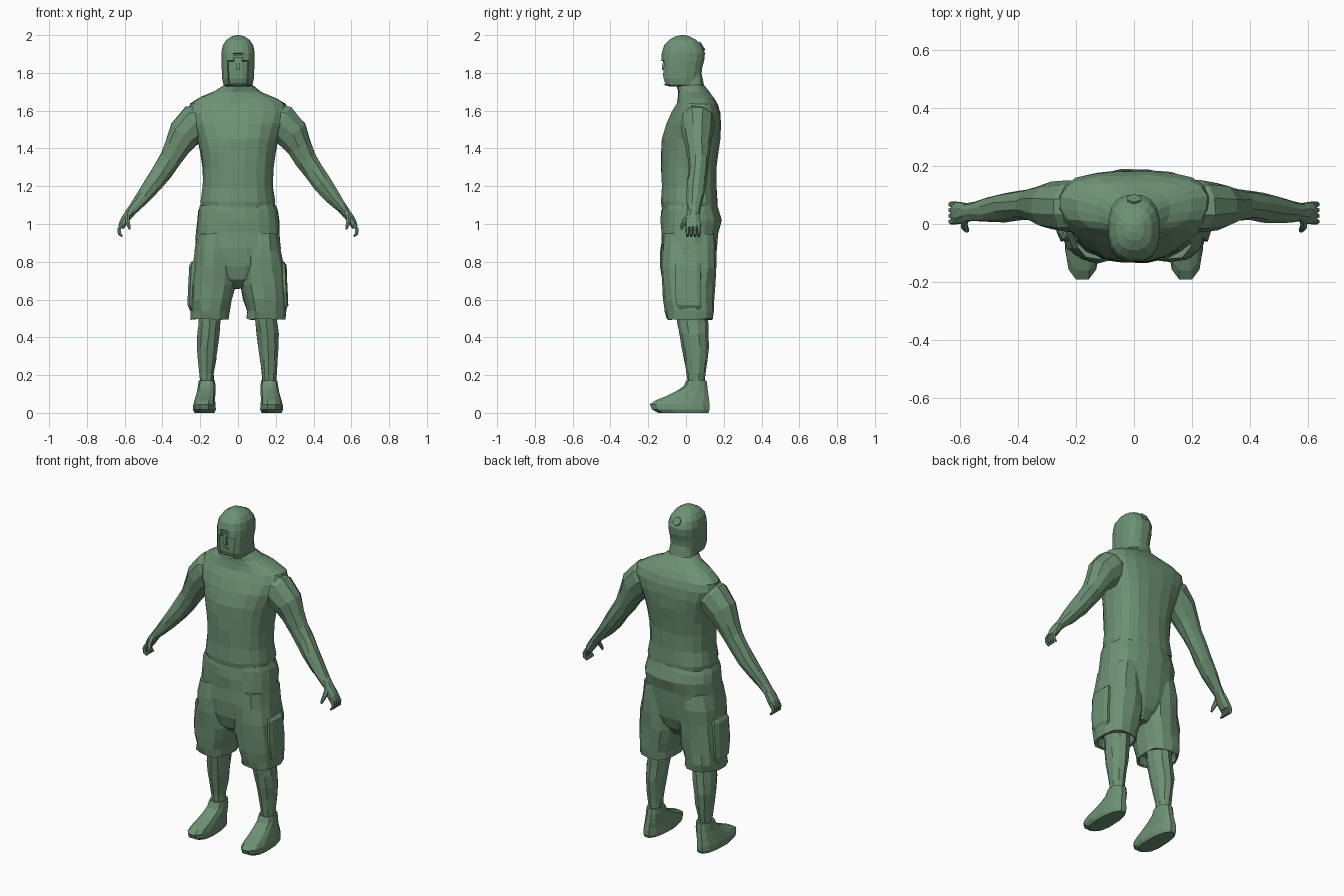
import bpy, bmesh, math, random
from mathutils import Vector

random.seed(4)
green = bpy.data.materials.new("muted green")
green.diffuse_color = (0.155, 0.285, 0.175, 1)


def ring_angles(n):
    return [2 * math.pi * (i + 0.5) / n for i in range(n)]


def sup(v, p):
    """Superellipse coordinate: p = 2 is round, higher is boxier."""
    return math.copysign(abs(v) ** (2 / p), v)


def skin(name, rings, jitter=0.0, mirror=1, edit=None):
    """Bridge equal point rings into one closed, flat-shaded object."""
    bm = bmesh.new()
    loops = []
    for ring in rings:
        loop = []
        for p in ring:
            j = Vector([random.uniform(-jitter, jitter) for _ in range(3)])
            q = Vector(p) + j
            loop.append(bm.verts.new((q.x * mirror, q.y, q.z)))
        loops.append(loop)
    n = len(loops[0])
    for a, b in zip(loops, loops[1:]):
        for i in range(n):
            k = (i + 1) % n
            bm.faces.new((a[i], a[k], b[k], b[i]))
    bm.faces.new(loops[0])
    bm.faces.new(loops[-1])
    bmesh.ops.recalc_face_normals(bm, faces=bm.faces)
    if edit:
        edit(bm)
    me = bpy.data.meshes.new(name)
    bm.to_mesh(me)
    bm.free()
    me.materials.append(green)
    ob = bpy.data.objects.new(name, me)
    bpy.context.collection.objects.link(ob)
    return ob


def stack(name, levels, n=16, p=2.4, taper=0.0, bend=0.0, **kw):
    """Horizontal sections: (z, centre x, half width, front y, back y)."""
    rings = []
    for z, cx, hw, y0, y1 in levels:
        ring = []
        for a in ring_angles(n):
            c, s = sup(math.cos(a), p), sup(math.sin(a), p)
            y = (y0 + y1) / 2 + s * (y1 - y0) / 2 + bend * c * c * hw
            ring.append((cx + c * hw * (1 - taper * s), y, z))
        rings.append(ring)
    return skin(name, rings, **kw)


def limb(name, path, n=10, **kw):
    """Sections square to a path: (x, y, z, radius across, radius in y)."""
    pts = [Vector(q[:3]) for q in path]
    rings = []
    for i, q in enumerate(path):
        t = pts[min(i + 1, len(pts) - 1)] - pts[max(i - 1, 0)]
        u = Vector((0, 1, 0)).cross(t).normalized()
        v = t.cross(u).normalized()
        rings.append([pts[i] + u * math.cos(a) * q[3] + v * math.sin(a) * q[4]
                      for a in ring_angles(n)])
    return skin(name, rings, **kw)


# Torso with sloping shoulders and neck
stack("torso", [
    (1.09, 0, .197, -.13, .165), (1.12, 0, .20, -.132, .165),
    (1.20, 0, .188, -.132, .16), (1.30, 0, .188, -.132, .162),
    (1.38, 0, .20, -.133, .172), (1.45, 0, .215, -.128, .183),
    (1.53, 0, .245, -.108, .188), (1.59, 0, .265, -.078, .182),
    (1.635, 0, .255, -.05, .168), (1.67, 0, .20, -.042, .148),
    (1.70, 0, .125, -.042, .12), (1.735, 0, .076, -.05, .095),
    (1.80, 0, .068, -.06, .085)], n=20, bend=0.06, jitter=.003)


# Hooded head with a sunken face opening
def face_opening(bm):
    front = [f for f in bm.faces if f.normal.y < -.6
             and abs(f.calc_center_median().x) < .04
             and 1.75 < f.calc_center_median().z < 1.92]
    bmesh.ops.inset_region(bm, faces=front, thickness=.006, depth=0)
    for v in {v for f in front for v in f.verts}:
        v.co.y += .016


stack("head", [
    (1.728, 0, .062, -.085, .075), (1.737, 0, .078, -.122, .08),
    (1.77, 0, .085, -.133, .08), (1.83, 0, .088, -.133, .088),
    (1.865, 0, .09, -.133, .098), (1.905, 0, .09, -.13, .102),
    (1.945, 0, .082, -.118, .085), (1.975, 0, .062, -.09, .055),
    (1.993, 0, .034, -.058, .02), (2.0, 0, .012, -.03, -.005)],
    n=16, p=2.5, edit=face_opening)

# Nose, brow and mouth inside the opening
stack("nose", [(1.815, 0, .013, -.13, -.10), (1.84, 0, .011, -.13, -.10),
               (1.875, 0, .006, -.12, -.10)], n=4)
stack("brow", [(1.882, 0, .03, -.125, -.10), (1.895, 0, .03, -.125, -.10)], n=4, p=4)
stack("mouth", [(1.785, 0, .018, -.122, -.10), (1.797, 0, .018, -.122, -.10)], n=6)

# Small six-sided patch at the back of the head
bpy.ops.mesh.primitive_cylinder_add(vertices=6, radius=.026, depth=.008,
                                    location=(0, .086, 1.942),
                                    rotation=(math.radians(-58), 0, 0))
patch = bpy.context.object
patch.name = "head_patch"
patch.data.materials.append(green)

# Seat of the shorts
stack("shorts_seat", [
    (1.10, 0, .20, -.125, .165), (1.07, 0, .21, -.13, .175),
    (1.02, 0, .218, -.133, .188), (.95, 0, .222, -.133, .172),
    (.87, 0, .226, -.133, .162), (.78, 0, .215, -.125, .152),
    (.71, 0, .12, -.10, .13), (.66, 0, .04, -.05, .09)], n=20, jitter=.004)

for side, m in (("left", 1), ("right", -1)):
    # Baggy shorts leg, its hem turned inwards
    stack(side + "_shorts_leg", [
        (.95, .115, .10, -.125, .155), (.86, .122, .11, -.132, .16),
        (.77, .125, .118, -.133, .158), (.68, .13, .122, -.125, .153),
        (.60, .142, .114, -.118, .15), (.54, .15, .105, -.108, .148),
        (.495, .148, .102, -.10, .143), (.50, .148, .088, -.085, .13),
        (.55, .148, .08, -.08, .12)], n=14, jitter=.005, mirror=m)
    # Side pocket
    stack(side + "_pocket", [
        (.80, .225, .02, -.05, .07), (.78, .23, .026, -.06, .08),
        (.65, .235, .03, -.06, .085), (.57, .235, .033, -.05, .08),
        (.54, .23, .02, -.04, .07)], n=8, p=4, jitter=.003, mirror=m)
    # Lower leg with knee and calf
    stack(side + "_lower_leg", [
        (.58, .15, .065, -.055, .11), (.48, .15, .06, -.045, .115),
        (.42, .156, .06, -.035, .117), (.35, .162, .056, -.022, .12),
        (.28, .164, .049, -.008, .113), (.21, .165, .04, .003, .103),
        (.16, .164, .036, .008, .096), (.10, .164, .038, 0, .10)],
        n=10, p=2.1, jitter=.003, mirror=m)
    # Wedge-shaped shoe
    stack(side + "_shoe", [
        (0, .178, .052, -.15, .122), (.018, .178, .06, -.185, .13),
        (.045, .178, .058, -.196, .13), (.066, .176, .054, -.165, .126),
        (.09, .172, .051, -.105, .123), (.115, .168, .048, -.055, .118),
        (.14, .166, .046, -.015, .115), (.172, .165, .043, 0, .11)],
        n=12, p=2.5, taper=.12, mirror=m)
    # Arm from shoulder to wrist
    limb(side + "_arm", [
        (.15, .06, 1.56, .085, .085), (.225, .06, 1.535, .105, .09),
        (.285, .062, 1.475, .092, .082), (.325, .065, 1.405, .07, .066),
        (.36, .066, 1.34, .059, .054), (.40, .063, 1.28, .055, .05),
        (.445, .056, 1.215, .051, .05), (.50, .048, 1.145, .041, .043),
        (.55, .042, 1.085, .029, .034), (.58, .04, 1.05, .024, .031)],
        n=10, jitter=.003, mirror=m)
    # Palm, fingers and thumb
    limb(side + "_palm", [
        (.565, .04, 1.07, .024, .03), (.59, .038, 1.035, .025, .038),
        (.608, .038, 1.005, .023, .041), (.62, .038, .98, .016, .038)],
        n=8, mirror=m)
    for i in range(4):
        y = .008 + i * .02
        limb(f"{side}_finger_{i + 1}", [
            (.613, y, 1.0, .012, .0105), (.630, y, .972, .011, .010),
            (.628, y, .948, .010, .009), (.612, y, .934, .006, .006)],
            n=6, mirror=m)
    limb(side + "_thumb", [
        (.585, .015, 1.045, .014, .014), (.585, -.008, 1.015, .013, .013),
        (.578, -.02, .99, .010, .010), (.574, -.025, .972, .005, .005)],
        n=6, mirror=m)
